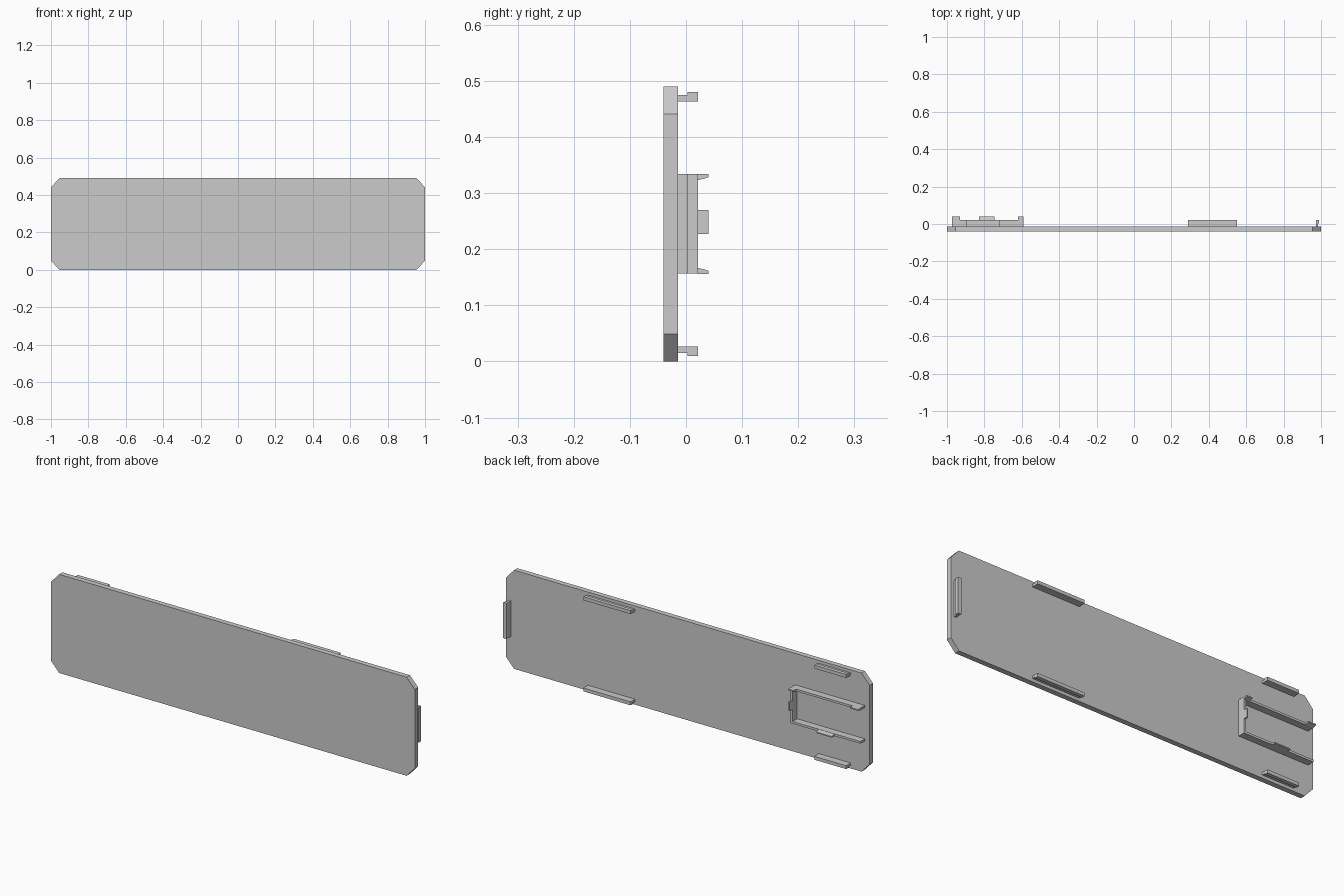
import bpy

cube = bpy.data.objects.get("Cube")
if cube:
    bpy.data.objects.remove(cube, do_unlink=True)

grey = bpy.data.materials.new("plain_grey")
grey.use_nodes = True
colour = (0.6, 0.6, 0.6, 1)
grey.diffuse_color = colour
grey.node_tree.nodes["Principled BSDF"].inputs["Base Color"].default_value = colour

HEIGHT = 0.49
BACK = -0.014      # rear face of the plate
STEP = 0.003       # where clip lips begin
RIM = 0.021        # rear of clips and bracket
TIP = 0.04         # rear of the bracket catches


def prism(name, profile, place, start, end):
    """Sweep a 2D profile from start to end; place maps (u, v, w) to xyz."""
    n = len(profile)
    verts = [place(u, v, w) for w in (start, end) for u, v in profile]
    faces = [tuple(range(n)), tuple(range(2 * n - 1, n - 1, -1))]
    faces += [(i, i + n, (i + 1) % n + n, (i + 1) % n) for i in range(n)]
    mesh = bpy.data.meshes.new(name)
    mesh.from_pydata(verts, [], faces)
    # Make the normals point outward
    import bmesh
    bm = bmesh.new()
    bm.from_mesh(mesh)
    bmesh.ops.recalc_face_normals(bm, faces=bm.faces)
    bm.to_mesh(mesh)
    bm.free()
    mesh.materials.append(grey)
    obj = bpy.data.objects.new(name, mesh)
    bpy.context.collection.objects.link(obj)
    return obj


def along_x(y, z, x):
    return (x, y, z)


def along_x_flipped(y, z, x):
    return (x, y, HEIGHT - z)


def along_y(x, z, y):
    return (x, y, z)


def along_z(y, x, z):
    return (x, y, z)


# Panel with cut corners
cut_x, cut_z = 0.955, 0.049
half = [(1, cut_z), (1, HEIGHT - cut_z), (cut_x, HEIGHT), (cut_x, 0)]
panel = [half[3], half[0], half[1], half[2]]
panel += [(-x, z) for x, z in reversed(panel)]
prism("panel", panel, along_y, -TIP, BACK)


def hook(inner, stem, lip):
    """Stepped clip section with its lip facing outward."""
    return [(BACK, inner), (BACK, stem), (STEP, stem),
            (STEP, lip), (RIM, lip), (RIM, inner)]


# Edge clips, mirrored top and bottom
for side, (x0, x1) in {"left": (0.29, 0.55), "right": (-0.895, -0.72)}.items():
    section = hook(0.463, 0.475, 0.48)
    prism(side + "_top_clip", section, along_x, x0, x1)
    prism(side + "_bottom_clip", section, along_x_flipped, x0, x1)

# End clip
low, high = 0.157, 0.334
prism("end_clip", hook(0.972, 0.983, 0.99), along_z, low, high)

# U-shaped bracket open toward the right end
x0, x1, wall = -0.973, -0.59, 0.011
bracket = [(x0, low), (x1, low), (x1, high), (x0, high), (x0, high - wall),
           (x1 - wall, high - wall), (x1 - wall, low + wall), (x0, low + wall)]
prism("bracket", bracket, along_y, BACK, RIM)

# Tapered catches on the bracket
catch = [(RIM, high), (TIP, high), (TIP, high - 0.006), (RIM, high - wall)]
prism("upper_arm_catch", catch, along_x, x0, -0.93)
prism("upper_corner_catch", catch, along_x, -0.62, x1)
prism("lower_arm_catch", catch, along_x_flipped, -0.83, -0.745)
bar_catch = [(RIM, x1), (TIP, x1), (TIP, x1 - 0.006), (RIM, x1 - wall)]
prism("bar_catch", bar_catch, along_z, 0.227, 0.27)
